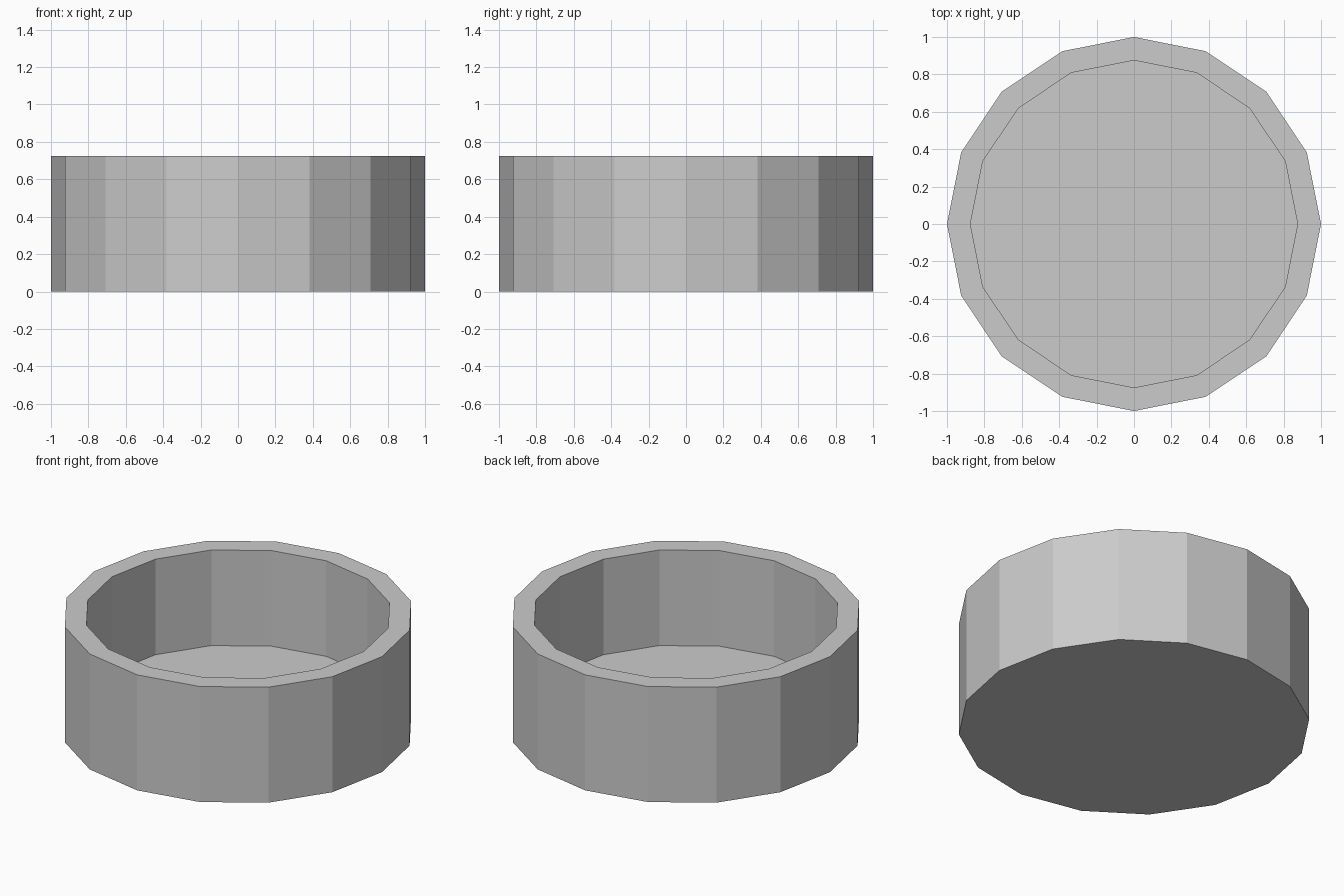
import bpy, bmesh

if "Cube" in bpy.data.objects:
    bpy.data.objects.remove(bpy.data.objects["Cube"])

SIDES, OUTER, INNER, HEIGHT, FLOOR = 16, 1.0, 0.875, 0.725, 0.125

# Solid 16-sided drum standing on the ground
bpy.ops.mesh.primitive_cylinder_add(vertices=SIDES, radius=OUTER, depth=HEIGHT,
                                    location=(0, 0, HEIGHT / 2))
dish = bpy.context.object
dish.name = "round_dish"

# Inset the top face to make the rim, then sink it to make the hollow
bm = bmesh.new()
bm.from_mesh(dish.data)
top = max(bm.faces, key=lambda f: f.calc_center_median().z)
rim = bmesh.ops.extrude_discrete_faces(bm, faces=[top])["faces"][0]
for v in rim.verts:
    v.co.x *= INNER / OUTER
    v.co.y *= INNER / OUTER
inner_floor = bmesh.ops.extrude_discrete_faces(bm, faces=[rim])["faces"][0]
bmesh.ops.translate(bm, verts=inner_floor.verts, vec=(0, 0, FLOOR - HEIGHT))
bmesh.ops.recalc_face_normals(bm, faces=bm.faces)
bm.to_mesh(dish.data)
bm.free()
